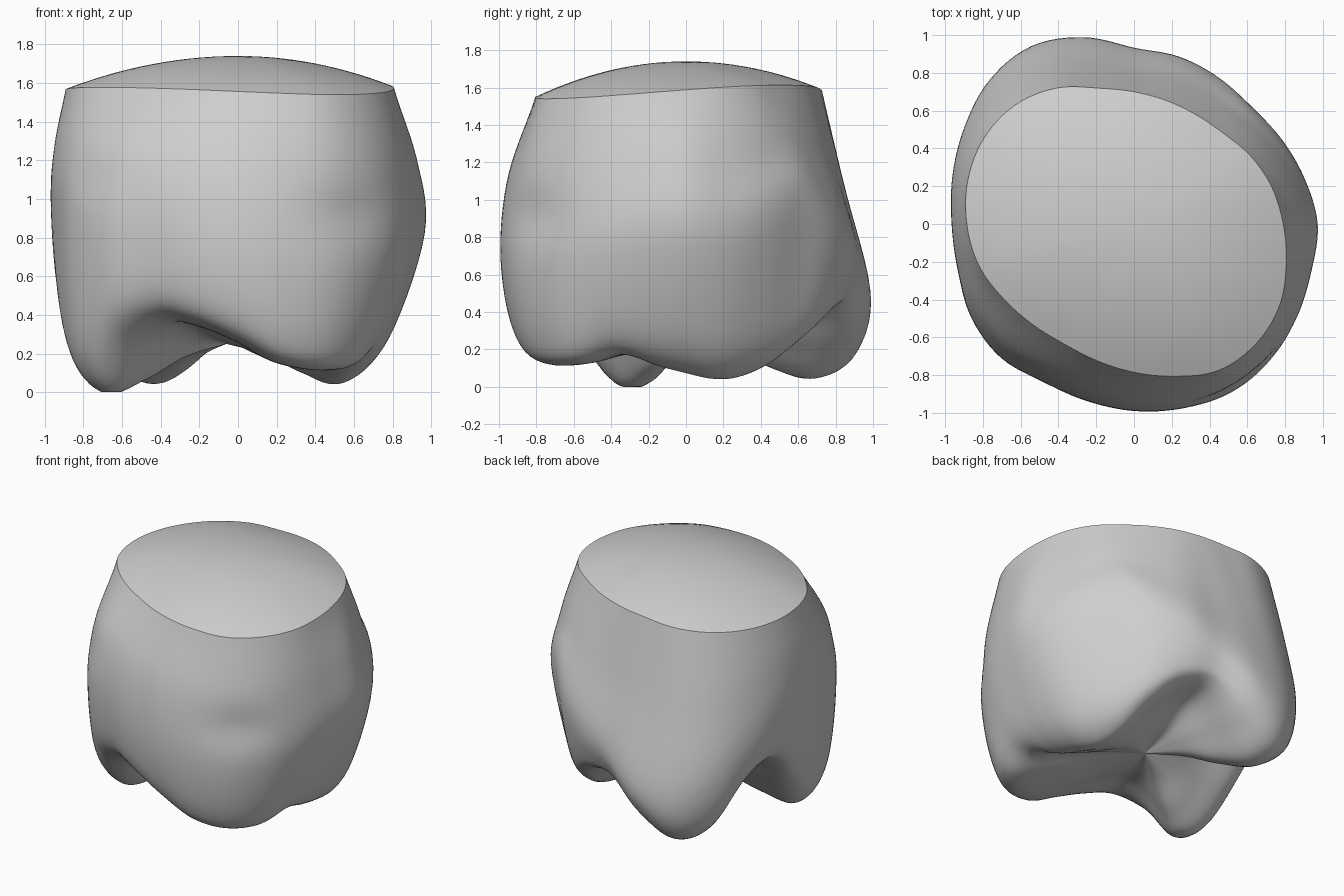
import bpy
from math import sin, cos, pi, radians, exp

cube = bpy.data.objects.get("Cube")
if cube:
    bpy.data.objects.remove(cube, do_unlink=True)

SEGMENTS = 144      # steps around the crown
STEPS = 7           # rows between two profile points
CENTRE = (-0.06, 0.04, 0.25)
APEX = 1.74

# Values every 15 degrees, counter-clockwise from the left side (+x),
# one row for each quarter turn
RIM_R = [.79, .755, .715, .675, .665, .675,
         .70, .745, .83, .89, .915, .91,
         .885, .85, .795, .755, .735, .75,
         .785, .835, .895, .905, .885, .835]
BULGE_R = [.965, .93, .90, .88, .895, .915,
           .93, 1.02, 1.085, 1.08, 1.035, .995,
           .965, .965, .995, 1.0, .965, .97,
           .99, 1.01, 1.03, 1.02, .99, .965]
BULGE_Z = [.82, .82, .9, .98, .88, .8,
           .7, .52, .46, .6, .8, .95,
           1.0, .95, .9, .9, .9, .82,
           .75, .7, .65, .7, .75, .8]
RIDGE_R = [.58, .57, .58, .64, .72, .77,
           .80, .82, .82, .82, .84, .84,
           .80, .77, .76, .77, .77, .78,
           .81, .83, .84, .81, .72, .62]
RIDGE_Z = [.08, .05, .06, .13, .27, .40,
           .42, .22, .05, .12, .46, .54,
           .28, .04, .02, .27, .38, .35,
           .27, .16, .12, .13, .18, .12]

# Shallow dents in the walls: angle, height, depth
DENTS = [(305, .92, .025), (222, 1.1, .012)]


def spline(a, b, c, d, t):
    return b + .5 * t * (c - a + t * (2*a - 5*b + 4*c - d + t * (3*(b - c) + d - a)))


def around(values, angle):
    """Smooth closed interpolation of evenly spaced values."""
    n = len(values)
    u = angle / (2 * pi) * n
    i = int(u)
    return spline(*(values[(i + k) % n] for k in (-1, 0, 1, 2)), u - i)


def rim_point(angle):
    r = around(RIM_R, angle)
    x, y = r * cos(angle), r * sin(angle)
    return x, y, 1.58 + .03 * y + .06 * x * y + .01 * x


def profile(angle):
    """Wall from rim to cusp ridge, then the chewing surface to the centre."""
    c, s = cos(angle), sin(angle)
    rim_r, rim_z = around(RIM_R, angle), rim_point(angle)[2]
    br, bz = around(BULGE_R, angle), around(BULGE_Z, angle)
    rr, rz = around(RIDGE_R, angle), around(RIDGE_Z, angle)
    swell = .77 - .28 * max(0, s)
    flare = .64 - .12 * c + .08 * abs(s)
    wall = [(rim_r, rim_z),
            (rim_r + swell * (br - rim_r), (rim_z + bz) / 2),
            (br, bz),
            (rr + flare * (br - rr), rz + .27 * (bz - rz)),
            (rr, rz)]
    keys = [(r * c, r * s, z) for r, z in wall]
    ridge = keys[-1]
    for t in (.33, .66, 1):
        ease = t * t * (3 - 2 * t)
        keys.append(tuple(a + (b - a) * f
                          for a, b, f in zip(ridge, CENTRE, (t, t, ease))))
    first = tuple(2 * a - b for a, b in zip(keys[0], keys[1]))
    keys = [first] + keys + [keys[-1]]
    points = []
    for k in range(1, len(keys) - 2):
        for j in range(STEPS):
            points.append([spline(*q, j / STEPS) for q in zip(*keys[k - 1:k + 3])])
    # press the dents into the wall
    for p in points[:4 * STEPS]:
        for deg, z, depth in DENTS:
            turn = (angle - radians(deg) + pi) % (2 * pi) - pi
            f = 1 - depth * exp(-(turn / .25) ** 2 - ((p[2] - z) / .13) ** 2)
            p[0] *= f
            p[1] *= f
    return [(x, y, max(z, 0)) for x, y, z in points]


def dome(angle):
    """Cap from rim to apex."""
    x, y, z = rim_point(angle)
    rows = 14
    return [(x * (1 - k / rows), y * (1 - k / rows),
             APEX + (z - APEX) * (1 - k / rows) ** 2) for k in range(rows)]


def revolve(name, column, tip, material, flip=False):
    """Skin columns around the z axis and close them at the tip."""
    columns = [column(2 * pi * i / SEGMENTS) for i in range(SEGMENTS)]
    rows = len(columns[0])
    verts = [p for col in columns for p in col] + [tip]
    faces = []
    for i in range(SEGMENTS):
        a, b = i * rows, (i + 1) % SEGMENTS * rows
        for k in range(rows - 1):
            faces.append((a + k, a + k + 1, b + k + 1, b + k))
        faces.append((a + rows - 1, len(verts) - 1, b + rows - 1))
    if flip:
        faces = [f[::-1] for f in faces]
    mesh = bpy.data.meshes.new(name)
    mesh.from_pydata(verts, [], faces)
    mesh.materials.append(material)
    mesh.shade_smooth()
    obj = bpy.data.objects.new(name, mesh)
    bpy.context.collection.objects.link(obj)


# Single grey material
grey = bpy.data.materials.new("light grey")
grey.use_nodes = True
color = (.62, .62, .62, 1)
grey.diffuse_color = color
grey.node_tree.nodes["Principled BSDF"].inputs["Base Color"].default_value = color

# Crown body with cusps below, and the domed cap on its rim
revolve("crown_body", profile, CENTRE, grey)
revolve("crown_cap", dome, (0, 0, APEX), grey, flip=True)
